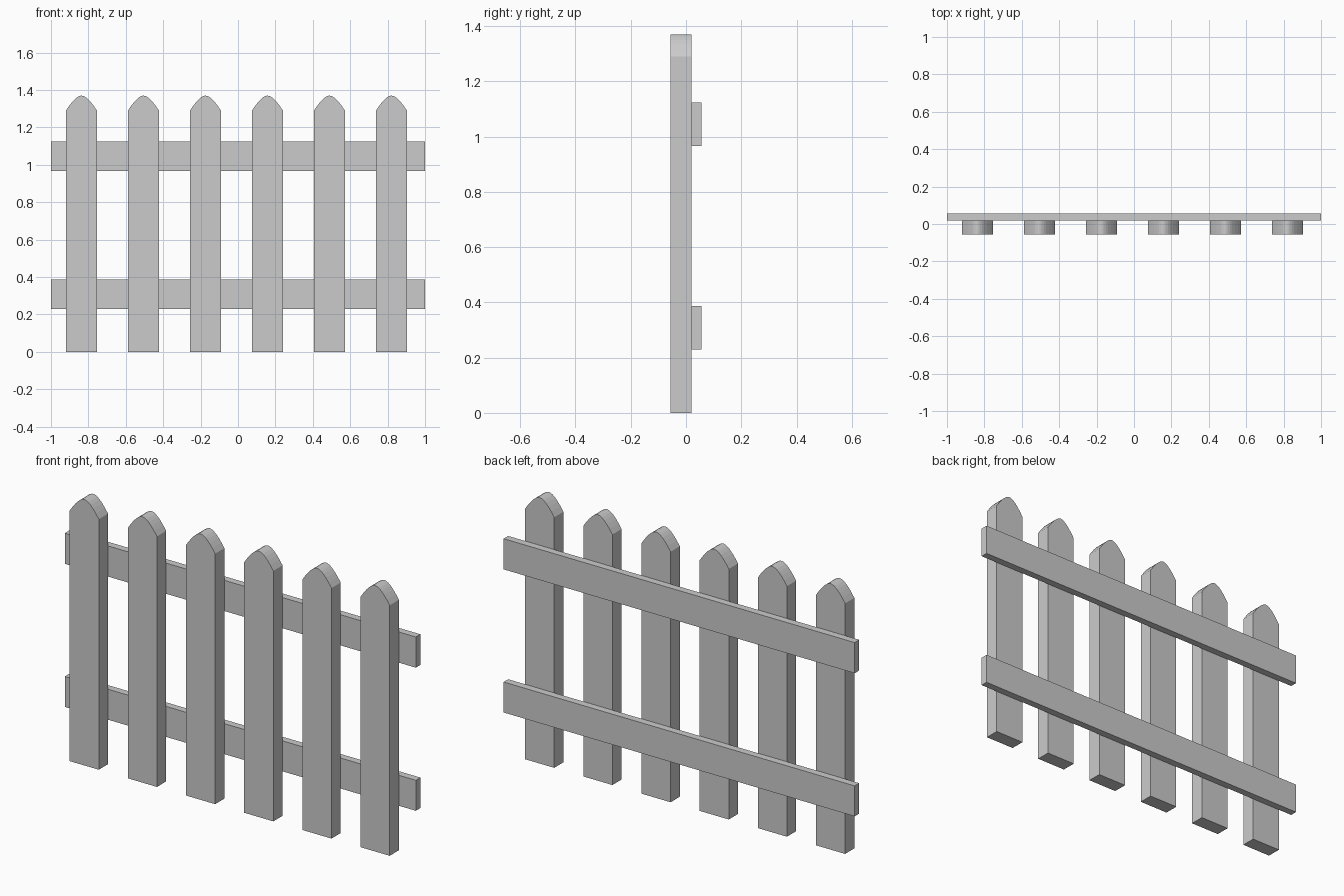
import bpy, bmesh

if "Cube" in bpy.data.objects:
    bpy.data.objects.remove(bpy.data.objects["Cube"])

HALF_W = 0.083
FRONT, JOIN, BACK = -0.056, 0.019, 0.056
SHOULDER, TOP = 1.29, 1.37


def extrude_profile(name, points, y0, y1):
    """Extrude an (x, z) outline from y0 to y1."""
    bm = bmesh.new()
    face = bm.faces.new([bm.verts.new((x, y0, z)) for x, z in points])
    ext = bmesh.ops.extrude_face_region(bm, geom=[face])
    verts = [v for v in ext["geom"] if isinstance(v, bmesh.types.BMVert)]
    bmesh.ops.translate(bm, vec=(0, y1 - y0, 0), verts=verts)
    bmesh.ops.recalc_face_normals(bm, faces=bm.faces)
    mesh = bpy.data.meshes.new(name)
    bm.to_mesh(mesh)
    bm.free()
    obj = bpy.data.objects.new(name, mesh)
    bpy.context.collection.objects.link(obj)
    return obj


# Rounded picket outline: quadratic curve from shoulder to tip, then mirrored
SEG = 6
half = [(HALF_W, 0)]
for i in range(SEG + 1):
    t = i / SEG
    x = (1 - t) ** 2 * HALF_W + 2 * t * (1 - t) * 0.031
    z = (1 - t) ** 2 * SHOULDER + (1 - (1 - t) ** 2) * TOP
    half.append((x, z))
outline = half + [(-x, z) for x, z in reversed(half[:-1])]

# Six pickets
for i in range(6):
    cx = -0.837 + i * 0.3315
    extrude_profile(f"picket_{i + 1}", [(x + cx, z) for x, z in outline], FRONT, JOIN)

# Two rails behind the pickets
for name, z0, z1 in (("lower_rail", 0.229, 0.386), ("upper_rail", 0.966, 1.124)):
    extrude_profile(name, [(-1, z0), (1, z0), (1, z1), (-1, z1)], JOIN, BACK)
